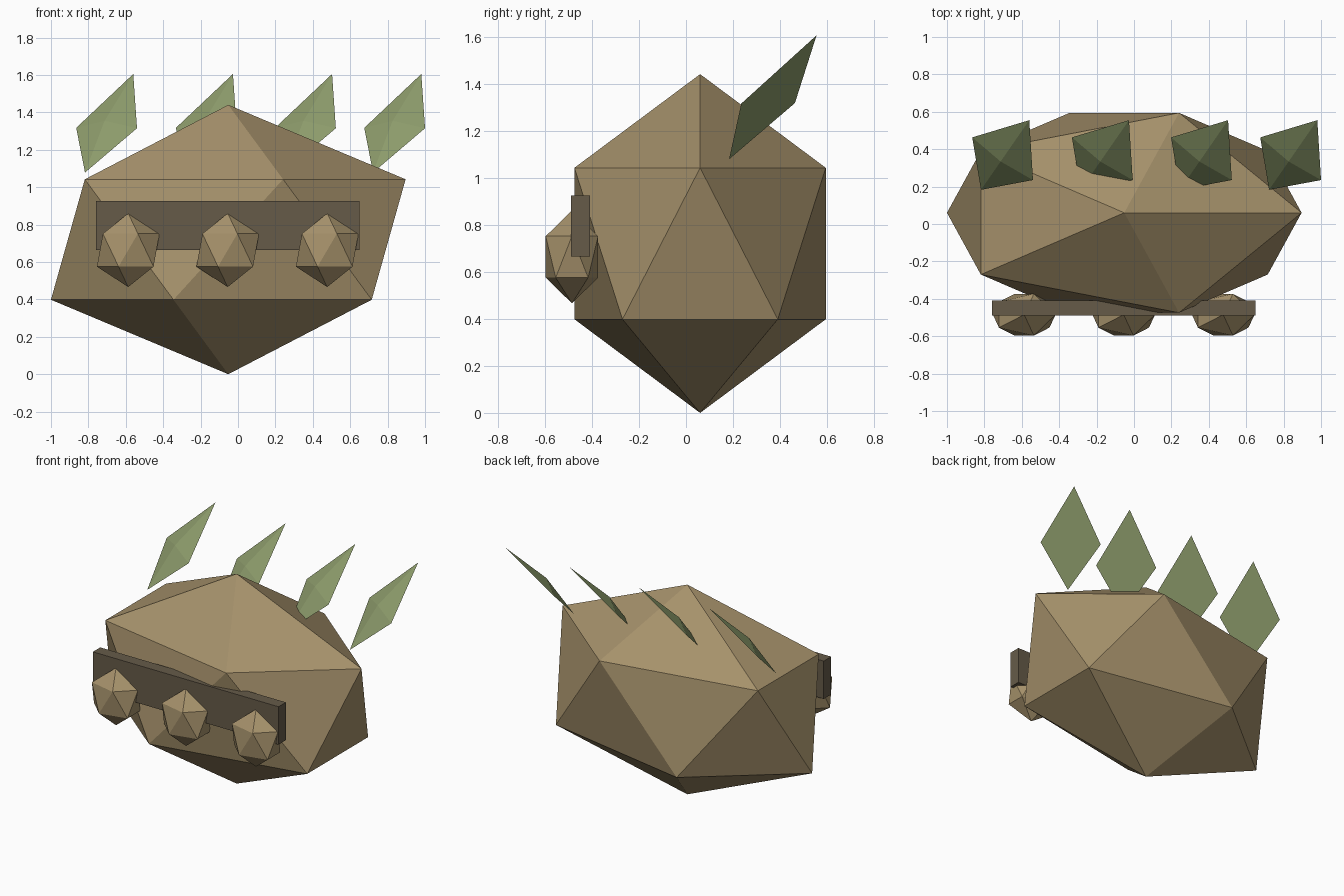
import bpy
import bmesh
from mathutils import Vector

if "Cube" in bpy.data.objects:
    bpy.data.objects.remove(bpy.data.objects["Cube"])


def material(name, color):
    m = bpy.data.materials.new(name)
    m.diffuse_color = (*color, 1)
    m.use_nodes = True
    m.node_tree.nodes["Principled BSDF"].inputs["Base Color"].default_value = m.diffuse_color
    return m


TAN = material("tan", (0.38, 0.285, 0.147))
BROWN = material("dark brown", (0.133, 0.105, 0.066))
GREEN = material("leaf green", (0.27, 0.335, 0.15))


def finish(name, bm, mat):
    bmesh.ops.recalc_face_normals(bm, faces=bm.faces)
    me = bpy.data.meshes.new(name)
    bm.to_mesh(me)
    bm.free()
    me.materials.append(mat)
    ob = bpy.data.objects.new(name, me)
    bpy.context.collection.objects.link(ob)
    return ob


def faceted_ball(name, center, radii, mat):
    bm = bmesh.new()
    bmesh.ops.create_icosphere(bm, subdivisions=1, radius=1)
    bmesh.ops.scale(bm, vec=radii, verts=bm.verts)
    bmesh.ops.translate(bm, vec=center, verts=bm.verts)
    return finish(name, bm, mat)


# Body: stretched 20-sided ball
faceted_ball("body", (-0.052, 0.06, 0.72), (1.06, 0.628, 0.72), TAN)

# Front bar
bm = bmesh.new()
bmesh.ops.create_cube(bm, size=1)
bmesh.ops.scale(bm, vec=(1.41, 0.08, 0.26), verts=bm.verts)
bmesh.ops.translate(bm, vec=(-0.055, -0.449, 0.795), verts=bm.verts)
finish("front_bar", bm, BROWN)

# Row of knobs on the bar
for i in range(3):
    faceted_ball(f"knob_{i + 1}", (-0.587 + 0.532 * i, -0.485, 0.663),
                 (0.187, 0.131, 0.197), TAN)

# Leaves: flat-backed diamonds with a low peak on the front side
TIP, RIGHT, ROOT, LEFT = (Vector(p) for p in (
    (-0.56, 0.555, 1.605), (-0.54, 0.235, 1.315),
    (-0.818, 0.183, 1.078), (-0.865, 0.463, 1.317)))
normal = (RIGHT - LEFT).cross(TIP - ROOT).normalized()
peak = (TIP + RIGHT + ROOT + LEFT) / 4 + normal * 0.04

for i, dx in enumerate((0, 0.533, 1.063, 1.54)):
    bm = bmesh.new()
    ring = [bm.verts.new(p + Vector((dx, 0, 0))) for p in (TIP, RIGHT, ROOT, LEFT)]
    top = bm.verts.new(peak + Vector((dx, 0, 0)))
    bm.faces.new(ring)
    for a, b in zip(ring, ring[1:] + ring[:1]):
        bm.faces.new((a, b, top))
    finish(f"leaf_{i + 1}", bm, GREEN)
